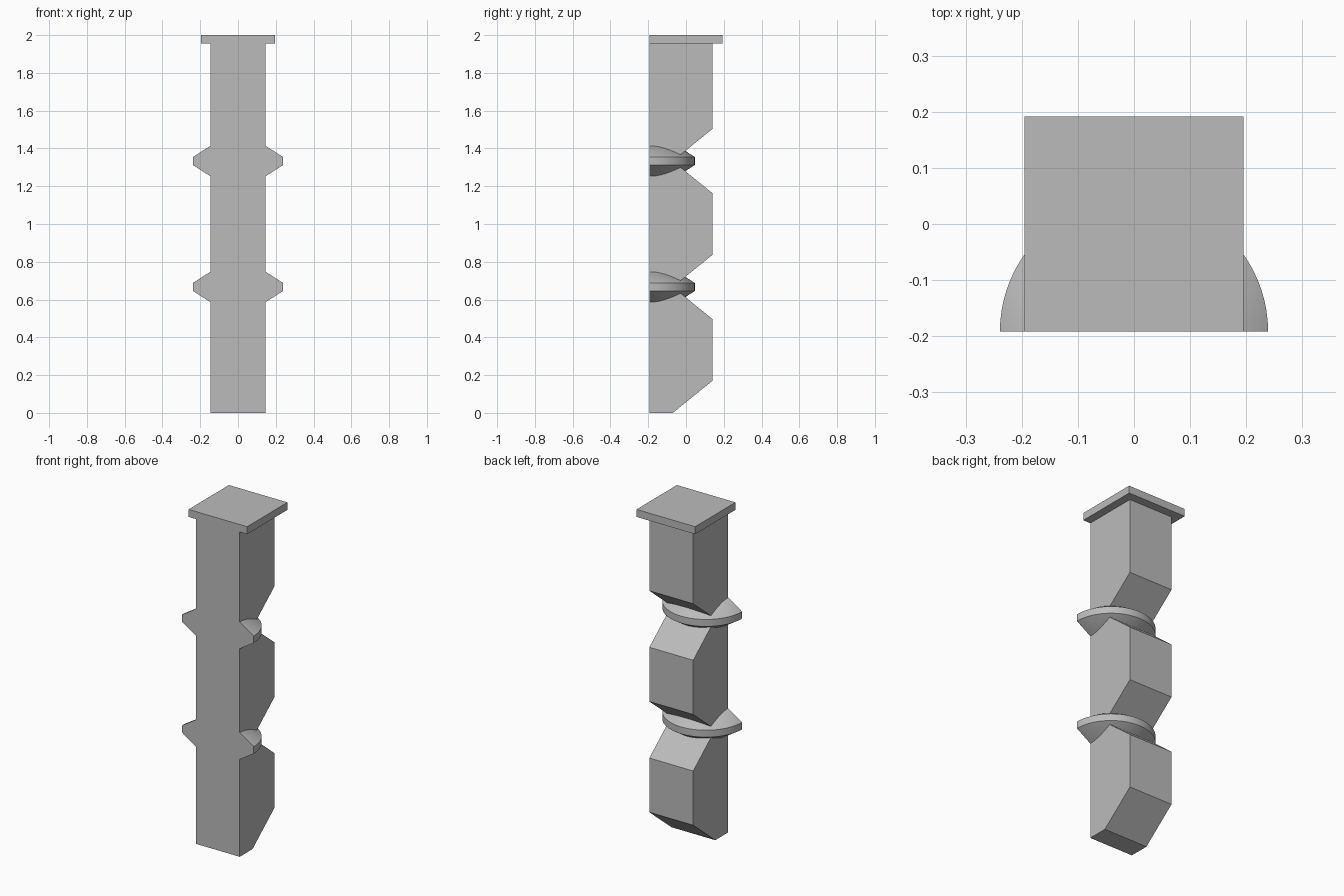
import bpy, bmesh
from math import pi, sin, cos

cube = bpy.data.objects.get("Cube")
if cube:
    bpy.data.objects.remove(cube, do_unlink=True)

FRONT = -0.192      # flat front plane shared by every part
PITCH = 2 / 3       # spacing of the notches and collars

grey = bpy.data.materials.new("plain grey")
grey.use_nodes = True
grey.diffuse_color = (0.5, 0.5, 0.5, 1)
grey.node_tree.nodes["Principled BSDF"].inputs["Base Color"].default_value = (0.5, 0.5, 0.5, 1)


def finish(name, bm):
    bmesh.ops.recalc_face_normals(bm, faces=bm.faces)
    mesh = bpy.data.meshes.new(name)
    bm.to_mesh(mesh)
    bm.free()
    mesh.materials.append(grey)
    obj = bpy.data.objects.new(name, mesh)
    bpy.context.collection.objects.link(obj)
    return obj


def extrude_profile(name, profile, half_width):
    """Extrude a (y, z) outline symmetrically along x."""
    bm = bmesh.new()
    face = bm.faces.new([bm.verts.new((-half_width, y, z)) for y, z in profile])
    new = bmesh.ops.extrude_face_region(bm, geom=[face])["geom"]
    verts = [v for v in new if isinstance(v, bmesh.types.BMVert)]
    bmesh.ops.translate(bm, verts=verts, vec=(2 * half_width, 0, 0))
    return finish(name, bm)


# Shaft: flat front, back cut by V notches
back, notch, rise = 0.14, -0.07, 0.17
outline = [(FRONT, 0), (notch, 0)]
for i in range(3):
    base = i * PITCH
    outline.append((back, base + rise))
    if i < 2:
        outline += [(back, base + PITCH - rise), (notch, base + PITCH)]
outline += [(back, 1.97), (FRONT, 1.97)]
extrude_profile("shaft", outline, 0.146)

# Square cap, flush with the front
extrude_profile("cap", [(FRONT, 1.955), (-FRONT, 1.955), (-FRONT, 2), (FRONT, 2)], 0.195)


def collar(name, z, radius=0.239, rim=0.021, peak=0.174, steps=40):
    """Half of a double cone with a thin vertical rim."""
    bm = bmesh.new()
    top, bottom = [bm.verts.new((0, FRONT, z + s * peak)) for s in (1, -1)]
    upper, lower = [
        [bm.verts.new((radius * cos(pi * i / steps),
                       FRONT + radius * sin(pi * i / steps), z + s * rim))
         for i in range(steps + 1)] for s in (1, -1)]
    for i in range(steps):
        bm.faces.new((top, upper[i], upper[i + 1]))
        bm.faces.new((upper[i], lower[i], lower[i + 1], upper[i + 1]))
        bm.faces.new((bottom, lower[i + 1], lower[i]))
    bm.faces.new((top, upper[-1], lower[-1], bottom, lower[0], upper[0]))
    obj = finish(name, bm)
    bpy.ops.object.select_all(action="DESELECT")
    obj.select_set(True)
    bpy.context.view_layer.objects.active = obj
    bpy.ops.object.shade_smooth_by_angle(angle=0.4)


# Collars seated in the two notches
collar("lower_collar", PITCH)
collar("upper_collar", 2 * PITCH)
